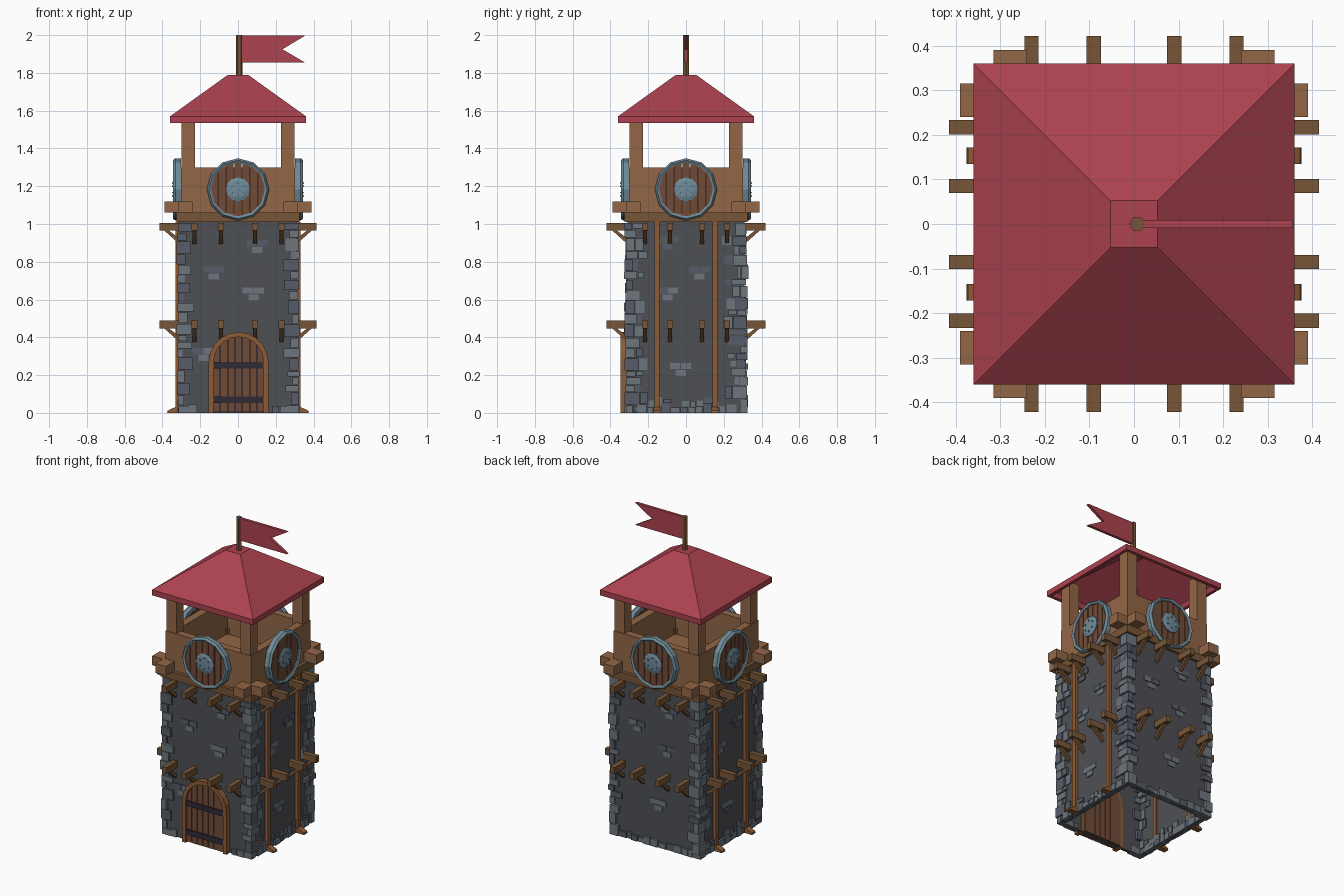
import bpy, bmesh, random
from math import pi, sin, cos, sqrt
from mathutils import Matrix, Vector

if "Cube" in bpy.data.objects:
    bpy.data.objects.remove(bpy.data.objects["Cube"])

random.seed(4)
I = Matrix.Identity(4)
SIDES = [Matrix.Rotation(k * pi / 2, 4, 'Z') for k in range(4)]
MATS = {}


def mat(name, rgb):
    m = bpy.data.materials.new(name)
    m.diffuse_color = [(c / 255) ** 2.2 for c in rgb] + [1]
    m.use_nodes = True
    m.node_tree.nodes["Principled BSDF"].inputs["Base Color"].default_value = m.diffuse_color
    MATS[name] = m


mat("wall", (80, 81, 86)); mat("stone", (108, 117, 124)); mat("stone_dark", (88, 92, 104))
mat("wood", (145, 103, 72)); mat("beam", (118, 86, 58)); mat("plank", (112, 76, 58))
mat("frame", (140, 92, 56)); mat("iron", (50, 47, 56)); mat("steel", (112, 138, 152))
mat("red", (170, 68, 80))


def finish(name, material, bm):
    bmesh.ops.recalc_face_normals(bm, faces=bm.faces[:])
    me = bpy.data.meshes.new(name)
    bm.to_mesh(me)
    bm.free()
    me.materials.append(MATS[material])
    ob = bpy.data.objects.new(name, me)
    bpy.context.collection.objects.link(ob)
    return ob


def prism(bm, pts, y0, y1, M=I):
    """Extrude an xz outline along y."""
    a = [bm.verts.new(M @ Vector((x, y0, z))) for x, z in pts]
    b = [bm.verts.new(M @ Vector((x, y1, z))) for x, z in pts]
    bm.faces.new(a)
    bm.faces.new(b[::-1])
    for i in range(len(pts)):
        j = (i + 1) % len(pts)
        bm.faces.new((a[j], a[i], b[i], b[j]))


def box(bm, x0, x1, y0, y1, z0, z1, M=I):
    prism(bm, [(x0, z0), (x1, z0), (x1, z1), (x0, z1)], y0, y1, M)


def lathe(bm, prof, n, M=I, closed=True):
    """Turn an (r, z) profile; four sides gives a square of half-width r."""
    f, ph = (sqrt(2), pi / 4) if n == 4 else (1, 0)
    rings = []
    for r, z in prof:
        k = n if r else 1
        ring = [bm.verts.new(M @ Vector((r * f * cos(ph + 2 * pi * i / n),
                                         r * f * sin(ph + 2 * pi * i / n), z))) for i in range(k)]
        rings.append(ring * (n // k))
    for q in range(len(rings) - (0 if closed else 1)):
        A, B = rings[q], rings[(q + 1) % len(rings)]
        for i in range(n):
            j = (i + 1) % n
            vs = list(dict.fromkeys((A[i], A[j], B[j], B[i])))
            if len(vs) > 2:
                bm.faces.new(vs)


def square_ring(name, material, outer, inner, z0, z1):
    bm = bmesh.new()
    lathe(bm, [(outer, z0), (outer, z1), (inner, z1), (inner, z0)], 4)
    finish(name, material, bm)


# Hollow tower shaft and wooden lookout walls
square_ring("tower_wall", "wall", .31, .29, 0, 1.02)
square_ring("lookout_sill", "beam", .325, .27, 1.01, 1.06)
square_ring("lookout_parapet", "wood", .303, .255, 1.06, 1.30)
bm = bmesh.new()
box(bm, -.28, .28, -.28, .28, 1.05, 1.08)
finish("lookout_floor", "wood", bm)

# Corner posts and crossed beam ends
bm, bm2 = bmesh.new(), bmesh.new()
for M in SIDES:
    box(bm, .228, .3, .228, .3, 1.28, 1.6, M)
    for s in (-1, 1):
        a, b = sorted((s * .24, s * .315))
        box(bm2, .25, .39, a, b, 1.06, 1.12, M)
finish("roof_posts", "wood", bm)
finish("corner_beam_ends", "wood", bm2)

# Roof shell
bm = bmesh.new()
lathe(bm, [(0, 1.79), (.053, 1.79), (.36, 1.57), (.36, 1.535), (.34, 1.535), (.33, 1.565), (.045, 1.77), (0, 1.77)],
      4, closed=False)
finish("roof", "red", bm)

# Flag and pole
bm = bmesh.new()
lathe(bm, [(0, 1.78), (.017, 1.78), (.017, 2), (0, 2)], 6, Matrix.Translation((.007, 0, 0)), False)
finish("flag_pole", "beam", bm)
bm = bmesh.new()
prism(bm, [(.015, 1.855), (.355, 1.855), (.235, 1.925), (.355, 1.997), (.015, 1.997)], -.009, .009)
finish("flag", "red", bm)

# Corner quoins, footing stones and scattered bricks
light, dark = bmesh.new(), bmesh.new()


def stone(*args):
    box(random.choice((light, light, dark)), *args)


u = random.uniform
for sx in (-1, 1):
    for sy in (-1, 1):
        z, odd = 0, 0
        while z < .99:
            h = min(u(.03, .075), 1.01 - z)
            ox, oy = u(.315, .326), u(.316, .33)
            lx, ly = (u(.03, .05), u(.06, .08)) if odd else (u(.06, .085), u(.035, .055))
            S = Matrix.Diagonal((sx, sy, 1, 1))
            stone(ox - lx, ox, oy - ly, oy, z, z + h - .004, S)
            if random.random() < .75:
                oy2 = oy - ly - .004
                stone(.285, ox - u(0, .007), oy2 - u(.02, .05), oy2, z + u(0, .006), z + h - .005, S)
            z, odd = z + h, 1 - odd
for k, M in enumerate(SIDES):
    p = -.26
    while p < .26:
        w = u(.03, .065)
        if k != 3 or abs(p + w / 2) > .19:
            h = u(.025, .05)
            stone(.283, u(.314, .325), p, p + w - .004, 0, h, M)
            if k in (0, 2) and random.random() < .8:
                stone(.285, u(.313, .322), p + .008, p + w, h + .003, h + u(.025, .045), M)
        p += w
    spots = [(-.13, .74), (.1, .88), (.08, .63)]
    if k in (0, 2):
        spots = [(.07, .74), (-.1, .63), (-.1, .9), (-.03, .23)]
    elif k == 3:
        spots.append((-.185, .31))
    else:
        spots.append((.02, .27))
    for p, z in spots:
        for dx, dz in ((-.055, .018), (.003, .018), (-.025, -.018)):
            stone(.3, u(.313, .317), p + dx, p + dx + .054, z + dz - .016, z + dz + .016, M)
finish("stones", "stone", light)
finish("dark_stones", "stone_dark", dark)

# Beam brackets with diagonal braces, two rows on every side
bm, bm2 = bmesh.new(), bmesh.new()
for k, M in enumerate(SIDES):
    tip, places = (.422, (-.23, -.09, .09, .23)) if k % 2 else (.415, (-.217, -.085, .085, .217))
    for z in (.447, .965):
        for p in places:
            box(bm, .28, tip, p - .016, p + .016, z, z + .041, M)
            prism(bm2, [(.39, z), (.365, z), (.30, z - .05), (.30, z - .08)], p - .011, p + .011, M)
finish("bracket_beams", "beam", bm)
finish("bracket_braces", "beam", bm2)

# Vertical timbers with sloped feet on the left and right sides
bm = bmesh.new()
for M in SIDES[::2]:
    for p in (-.153, .153):
        box(bm, .285, .33, p - .014, p + .014, 0, 1.01, M)
        prism(bm, [(.3, 0), (.375, 0), (.372, .012), (.33, .032), (.3, .032)], p - .018, p + .018, M)
finish("side_timbers", "frame", bm)

# Arched door: frame, planks and iron straps
CX, SPRING = .003, .27


def arch(r):
    return [(CX - r, 0)] + [(CX - r * cos(pi * i / 10), SPRING + r * sin(pi * i / 10))
                            for i in range(11)] + [(CX + r, 0)]


bm = bmesh.new()
prism(bm, arch(.158) + arch(.132)[::-1], -.347, -.285)
finish("door_frame", "frame", bm)
bm = bmesh.new()
N, R = 7, .136
for i in range(N):
    x0, x1 = -R + 2 * R * i / N + .0015, -R + 2 * R * (i + 1) / N - .0015
    top = [(CX + x, SPRING + sqrt(R * R - x * x)) for x in (x1, (x0 + x1) / 2, x0)]
    prism(bm, [(CX + x0, .004), (CX + x1, .004)] + top, -.333 - u(0, .004), -.28)
finish("door_planks", "plank", bm)
bm = bmesh.new()
for z in (.052, .236):
    box(bm, CX - .133, CX + .137, -.343, -.325, z, z + .034)
finish("door_straps", "iron", bm)

# Round shields, one per side
rims, planks, bosses = bmesh.new(), bmesh.new(), bmesh.new()
Z, R = 1.183, .15
for M in SIDES:
    F = M @ Matrix.Translation((0, 0, Z))
    D = F @ Matrix.Rotation(pi / 2, 4, 'X')
    lathe(rims, [(.142, .303), (.165, .303), (.165, .332), (.155, .345), (.142, .338)], 12, D)
    for i in range(7):
        x0, x1 = -R + 2 * R * i / 7 + .002, -R + 2 * R * (i + 1) / 7 - .002
        arc = [(x, sqrt(R * R - x * x)) for x in (x0, (x0 + x1) / 2, x1)]
        prism(planks, [(x, -h) for x, h in arc] + arc[::-1], -.33 - u(0, .003), -.304, F)
    lathe(bosses, [(.064, .325), (.064, .337), (.045, .343), (0, .345)], 12, D, False)
    for i in range(6):
        a = pi * i / 3 + pi / 6
        T = D @ Matrix.Translation((.035 * cos(a), .035 * sin(a), 0))
        lathe(bosses, [(.006, .34), (.006, .347), (0, .349)], 6, T, False)
finish("shield_rims", "steel", rims)
finish("shield_planks", "plank", planks)
finish("shield_bosses", "steel", bosses)
